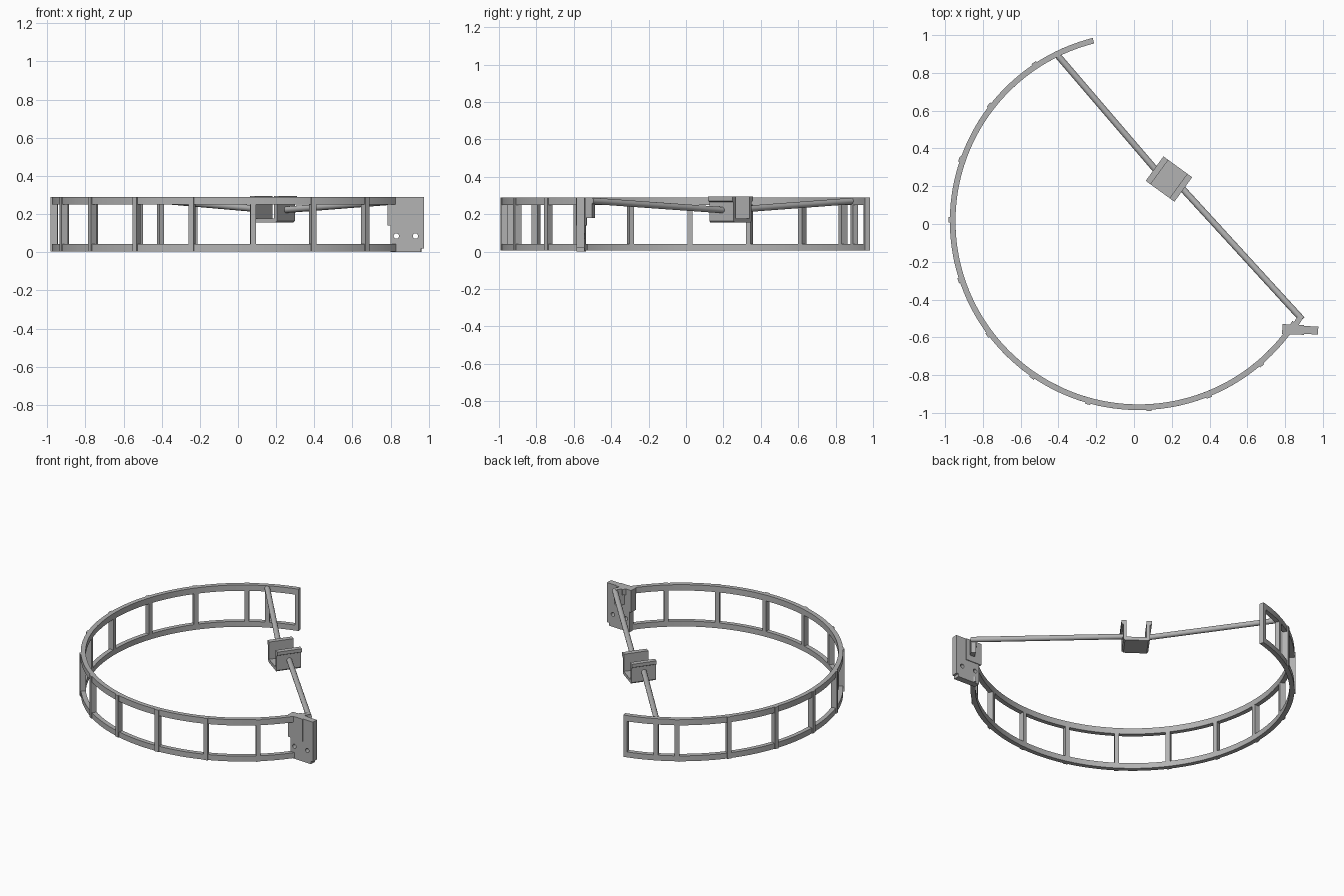
import bpy, bmesh, math
from mathutils import Vector, Matrix

cube = bpy.data.objects.get("Cube")
if cube:
    bpy.data.objects.remove(cube, do_unlink=True)

grey = bpy.data.materials.new("plain_grey")
grey.use_nodes = True
colour = (0.45, 0.45, 0.45, 1)
grey.diffuse_color = colour
grey.node_tree.nodes["Principled BSDF"].inputs["Base Color"].default_value = colour

CENTRE = Vector((0.025, 0.015, 0))
R_IN, R_OUT, TOP = 0.97, 1.0, 0.29
START, END = -255.9, -33.0


def finish(name, bm, matrix=None, smooth=False):
    bmesh.ops.recalc_face_normals(bm, faces=bm.faces)
    mesh = bpy.data.meshes.new(name)
    bm.to_mesh(mesh)
    bm.free()
    obj = bpy.data.objects.new(name, mesh)
    bpy.context.collection.objects.link(obj)
    mesh.materials.append(grey)
    if matrix:
        obj.matrix_world = matrix
    if smooth:
        bpy.ops.object.select_all(action='DESELECT')
        obj.select_set(True)
        bpy.context.view_layer.objects.active = obj
        bpy.ops.object.shade_smooth_by_angle(angle=math.radians(30))
    return obj


def arc_bar(name, a0, a1, r0, r1, z0, z1):
    """Rectangular section swept round the ring centre, angles in degrees."""
    bm = bmesh.new()
    steps = max(1, round((a1 - a0) / 2))
    loops = []
    for i in range(steps + 1):
        a = math.radians(a0 + (a1 - a0) * i / steps)
        d = Vector((math.cos(a), math.sin(a), 0))
        loops.append([bm.verts.new(CENTRE + d * r + Vector((0, 0, z)))
                      for r, z in ((r0, z0), (r1, z0), (r1, z1), (r0, z1))])
    for p, q in zip(loops, loops[1:]):
        for k in range(4):
            bm.faces.new((p[k], p[(k + 1) % 4], q[(k + 1) % 4], q[k]))
    bm.faces.new(loops[0])
    bm.faces.new(loops[-1])
    return finish(name, bm, smooth=steps > 1)


def prism(name, points, depth, matrix):
    """Profile in local x, z extruded symmetrically along local y."""
    bm = bmesh.new()
    face = bm.faces.new([bm.verts.new((x, -depth / 2, z)) for x, z in points])
    new = bmesh.ops.extrude_face_region(bm, geom=[face])["geom"]
    bmesh.ops.translate(bm, vec=(0, depth, 0),
                        verts=[v for v in new if isinstance(v, bmesh.types.BMVert)])
    return finish(name, bm, matrix)


def rod(name, start, end, radius):
    start, end = Vector(start), Vector(end)
    axis = end - start
    bm = bmesh.new()
    bmesh.ops.create_cone(bm, cap_ends=True, segments=24, radius1=radius,
                          radius2=radius, depth=axis.length)
    turn = axis.to_track_quat('Z', 'Y').to_matrix().to_4x4()
    return finish(name, bm, Matrix.Translation((start + end) / 2) @ turn, True)


# Ring rails
arc_bar("lower_rail", START, END - 1, R_IN, R_OUT, 0.005, 0.042)
arc_bar("upper_rail", START, END, R_IN, R_OUT, 0.25, TOP)

# Upright struts, evenly spaced round the ring
for i in range(11):
    a = -49.5 - 18.7 * i
    arc_bar("strut", a - 0.8, a + 0.8, R_IN, R_OUT + 0.007, 0.005, TOP)
arc_bar("end_strut", START, START + 1.4, R_IN, R_OUT, 0.005, TOP)
arc_bar("rod_post", -244.8, -243.2, R_IN, R_OUT, 0.005, TOP)
arc_bar("rod_tab", END - 3, END + 2.2, R_IN + 0.01, R_OUT + 0.01, 0.18, TOP)

# Cross rods sloping down to the cradle
rod("rear_rod", (-0.415, 0.905, 0.272), (0.125, 0.275, 0.225), 0.017)
rod("front_rod", (0.245, 0.2, 0.222), (0.89, -0.505, 0.272), 0.017)

# U-shaped cradle with outward lips
place = Matrix.Translation((0.185, 0.238, 0)) @ Matrix.Rotation(math.radians(-36), 4, 'Z')
half = [(0.062, 0.178), (0.062, 0.295), (0.094, 0.295), (0.094, 0.272),
        (0.082, 0.265), (0.082, 0.165), (0.072, 0.155)]
outline = half + [(-x, z) for x, z in reversed(half)]
prism("cradle", outline, 0.16, place)

# Mounting bracket with two through holes
place = Matrix.Translation((0.88, -0.56, 0)) @ Matrix.Rotation(math.radians(-2.5), 4, 'Z')
plate = prism("bracket_plate", [(-0.08, 0), (0.08, 0), (0.08, 0.02), (0.095, 0.02),
                                (0.095, TOP), (-0.08, TOP)], 0.042, place)
prism("bracket_block", [(-0.095, 0.14), (0.02, 0.14), (0.02, TOP), (-0.095, TOP)],
      0.052, place)
for x in (0.83, 0.93):
    cutter = rod("hole_cutter", (x, -0.7, 0.085), (x, -0.4, 0.085), 0.014)
    cutter.hide_render = True
    cutter.hide_set(True)
    cutter.display_type = 'WIRE'
    cut = plate.modifiers.new("hole", 'BOOLEAN')
    cut.operation = 'DIFFERENCE'
    cut.solver = 'EXACT'
    cut.object = cutter
